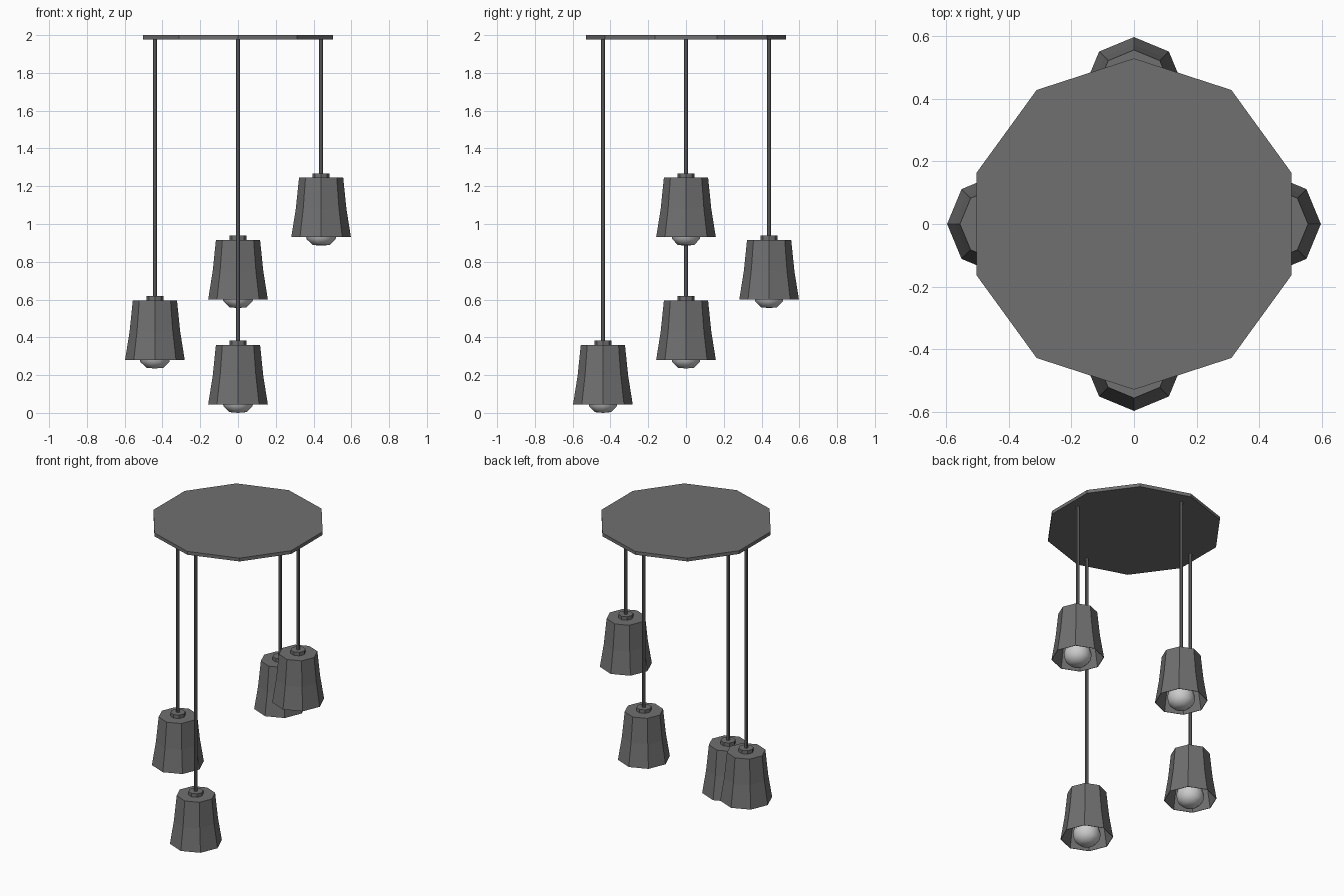
import bpy, bmesh, math

if "Cube" in bpy.data.objects:
    bpy.data.objects.remove(bpy.data.objects["Cube"])

def material(name, v):
    m = bpy.data.materials.new(name)
    m.diffuse_color = (v, v, v, 1)
    m.use_nodes = True
    m.node_tree.nodes["Principled BSDF"].inputs["Base Color"].default_value = m.diffuse_color
    return m

METAL = material("dark_grey", 0.16)
GLASS = material("bulb_white", 0.8)

def lathe(name, profile, sides, loc, mat, phase=0.0, smooth=False):
    """Spin (radius, z) points around z; radius 0 makes a pole."""
    bm = bmesh.new()
    rings = []
    for r, z in profile:
        if r == 0:
            rings.append([bm.verts.new((0, 0, z))] * sides)
        else:
            rings.append([bm.verts.new((r * math.cos(phase + 2 * math.pi * i / sides),
                                        r * math.sin(phase + 2 * math.pi * i / sides), z))
                          for i in range(sides)])
    for a, b in zip(rings, rings[1:]):
        for i in range(sides):
            j = (i + 1) % sides
            corners = list(dict.fromkeys((a[i], a[j], b[j], b[i])))
            if len(corners) > 2:
                bm.faces.new(corners)
    bmesh.ops.remove_doubles(bm, verts=bm.verts, dist=1e-5)
    bmesh.ops.recalc_face_normals(bm, faces=bm.faces)
    me = bpy.data.meshes.new(name)
    bm.to_mesh(me)
    bm.free()
    me.materials.append(mat)
    for p in me.polygons:
        p.use_smooth = smooth
    ob = bpy.data.objects.new(name, me)
    ob.location = loc
    bpy.context.collection.objects.link(ob)
    return ob

# ceiling plate
lathe("ceiling_plate", [(0, 1.978), (0.53, 1.978), (0.53, 2), (0, 2)], 10,
      (0, 0, 0), METAL, math.pi / 2)

# pendants: x, y, height of the shade's lower rim
for n, (x, y, z) in enumerate([(-0.44, 0, 0.28), (0.44, 0, 0.93),
                               (0, 0.44, 0.60), (0, -0.44, 0.045)], 1):
    loc = (x, y, z)
    # thin flared shade, closed on top and open below
    lathe(f"shade_{n}", [(0, 0.311), (0.114, 0.311), (0.131, 0.15), (0.155, 0),
                         (0.158, 0), (0.134, 0.15), (0.117, 0.315), (0, 0.315)],
          8, loc, METAL)
    # collar and cord
    lathe(f"collar_{n}", [(0, 0.312), (0.045, 0.312), (0.045, 0.338), (0, 0.338)], 8, loc, METAL)
    lathe(f"cord_{n}", [(0.011, 0.336), (0.011, 1.98 - z)], 8, loc, METAL)
    # bulb with neck
    lathe(f"bulb_{n}", [(0, -0.045), (0.045, -0.041), (0.077, -0.01), (0.084, 0.03),
                        (0.073, 0.075), (0.05, 0.115), (0.035, 0.17), (0.033, 0.311)],
          10, loc, GLASS, smooth=True)
